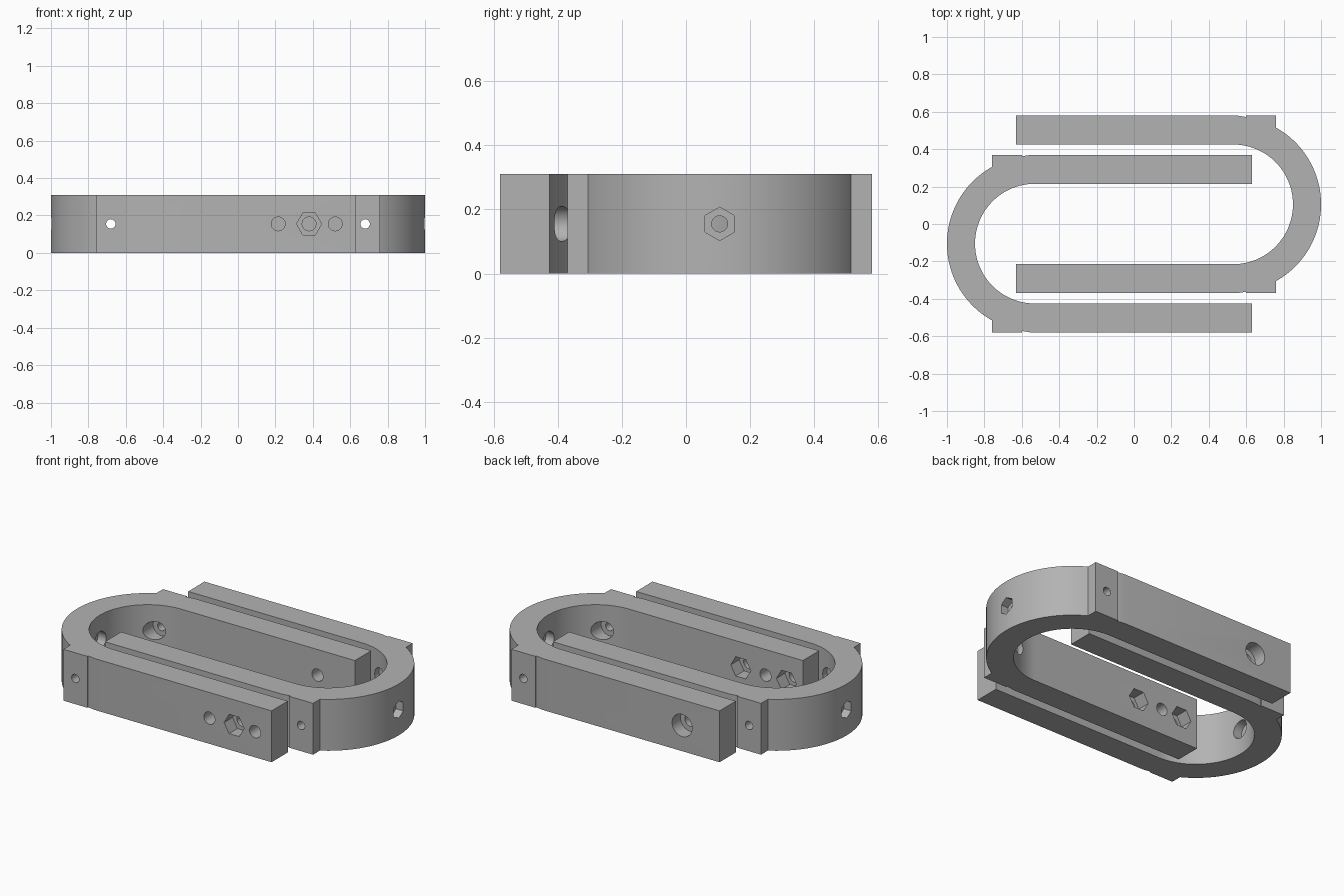
import bpy, bmesh
from math import pi, cos, sin, acos
from mathutils import Matrix, Vector

cube = bpy.data.objects.get("Cube")
if cube:
    bpy.data.objects.remove(cube, do_unlink=True)

grey = bpy.data.materials.new("plain grey")
grey.use_nodes = True
tone = (0.45, 0.45, 0.45, 1)
grey.diffuse_color = tone
grey.node_tree.nodes["Principled BSDF"].inputs["Base Color"].default_value = tone

HEIGHT, MID = 0.31, 0.155
CX, CY = -0.53, -0.105          # centre of the bend
OUTER, INNER = 0.475, 0.32      # half widths of the U
BEND = 0.47                     # outer radius of the bend
TIP, BOSS = 0.63, -0.76         # arm end and corner block end


def arc(radius, start, end, steps):
    angles = [start + (end - start) * i / steps for i in range(steps + 1)]
    return [(CX + radius * cos(a), radius * sin(a)) for a in angles]


def clamp_body(name):
    # U outline with corner blocks and shallow relief grooves
    a = acos((BOSS - CX) / BEND)
    side = [(TIP, OUTER), (-0.55, OUTER), (-0.6, 0.467), (-0.6, OUTER), (BOSS, OUTER)]
    outline = side + arc(BEND, a, 2 * pi - a, 64)
    outline += [(x, -y) for x, y in reversed(side)]
    outline += [(TIP, -INNER)] + arc(INNER, 1.5 * pi, 0.5 * pi, 64) + [(TIP, INNER)]
    bm = bmesh.new()
    face = bm.faces.new([bm.verts.new((x, y + CY, 0)) for x, y in outline])
    top = bmesh.ops.extrude_face_region(bm, geom=[face])["geom"]
    bmesh.ops.translate(bm, vec=(0, 0, HEIGHT),
                        verts=[v for v in top if isinstance(v, bmesh.types.BMVert)])
    bmesh.ops.recalc_face_normals(bm, faces=bm.faces[:])
    mesh = bpy.data.meshes.new(name)
    bm.to_mesh(mesh)
    bm.free()
    obj = bpy.data.objects.new(name, mesh)
    bpy.context.collection.objects.link(obj)
    mesh.materials.append(grey)
    return obj


def drill(obj, radius, start, end, sides=32, turn=0.0):
    # Cut a round or hexagonal hole from start to end (x, y at mid height)
    p, q = Vector((*start, MID)), Vector((*end, MID))
    axis = q - p
    # local x of the cutter is kept horizontal
    z = axis.normalized()
    y = Vector((0, 0, 1))
    x = y.cross(z)
    frame = Matrix((x, y, z)).transposed().to_4x4()
    bm = bmesh.new()
    bmesh.ops.create_cone(bm, cap_ends=True, segments=sides, radius1=radius,
                          radius2=radius, depth=axis.length,
                          matrix=Matrix.Translation((p + q) / 2) @ frame
                          @ Matrix.Rotation(turn, 4, 'Z'))
    mesh = bpy.data.meshes.new("hole_cutter")
    bm.to_mesh(mesh)
    bm.free()
    cutter = bpy.data.objects.new("hole_cutter", mesh)
    cutter.hide_render = True
    bpy.context.collection.objects.link(cutter)
    mod = obj.modifiers.new("hole", 'BOOLEAN')
    mod.operation, mod.solver, mod.object = 'DIFFERENCE', 'EXACT', cutter
    bpy.context.view_layer.objects.active = obj
    bpy.ops.object.modifier_apply(modifier=mod.name)
    bpy.data.objects.remove(cutter, do_unlink=True)


FRONT_OUT, FRONT_IN = CY - OUTER, CY - INNER
REAR_IN, REAR_OUT = CY + INNER, CY + OUTER
FLAT = pi / 6                   # turns a hexagon so its points lie sideways
HOLE, NUT, DEEP = 0.037, 0.067, 0.08


def common_holes(obj):
    for s in (-1, 1):           # screws through the corner blocks
        drill(obj, 0.025, (-0.68, CY), (-0.68, CY + s * 0.6))
        drill(obj, 0.055, (-0.68, CY), (-0.68, CY + s * 0.345))
    # hole through the middle of the bend: nut pocket outside, bore inside
    drill(obj, 0.025, (-1.1, CY), (-0.7, CY))
    drill(obj, 0.052, (-1.1, CY), (-0.95, CY), 6)
    drill(obj, 0.055, (-0.9, CY), (-0.7, CY))


def front_hole(obj, x):
    drill(obj, HOLE, (x, FRONT_OUT - 0.05), (x, FRONT_IN + 0.05))


def rear_hole(obj, x):
    drill(obj, HOLE, (x, REAR_IN - 0.05), (x, REAR_OUT + 0.05))


# Clamp half with the nut pocket on its outer arm
right_clamp = clamp_body("front_clamp_half")
common_holes(right_clamp)
for x in (0.215, 0.38, 0.52):
    front_hole(right_clamp, x)
drill(right_clamp, NUT, (0.38, FRONT_OUT - 0.05), (0.38, FRONT_OUT + DEEP), 6, FLAT)
rear_hole(right_clamp, 0.38)

# Opposite half with the counterbore outside and two nut pockets inside
back_clamp = clamp_body("back_clamp_half")
common_holes(back_clamp)
front_hole(back_clamp, 0.38)
drill(back_clamp, 0.067, (0.38, FRONT_OUT - 0.05), (0.38, FRONT_OUT + DEEP))
for x in (0.215, 0.38, 0.52):
    rear_hole(back_clamp, x)
for x in (0.215, 0.52):
    drill(back_clamp, NUT, (x, REAR_IN - 0.05), (x, REAR_IN + DEEP), 6, FLAT)
back_clamp.data.transform(Matrix.Rotation(pi, 4, 'Z'))

for obj in (right_clamp, back_clamp):
    bpy.ops.object.select_all(action='DESELECT')
    obj.select_set(True)
    bpy.context.view_layer.objects.active = obj
    bpy.ops.object.shade_smooth_by_angle(angle=pi / 7)
